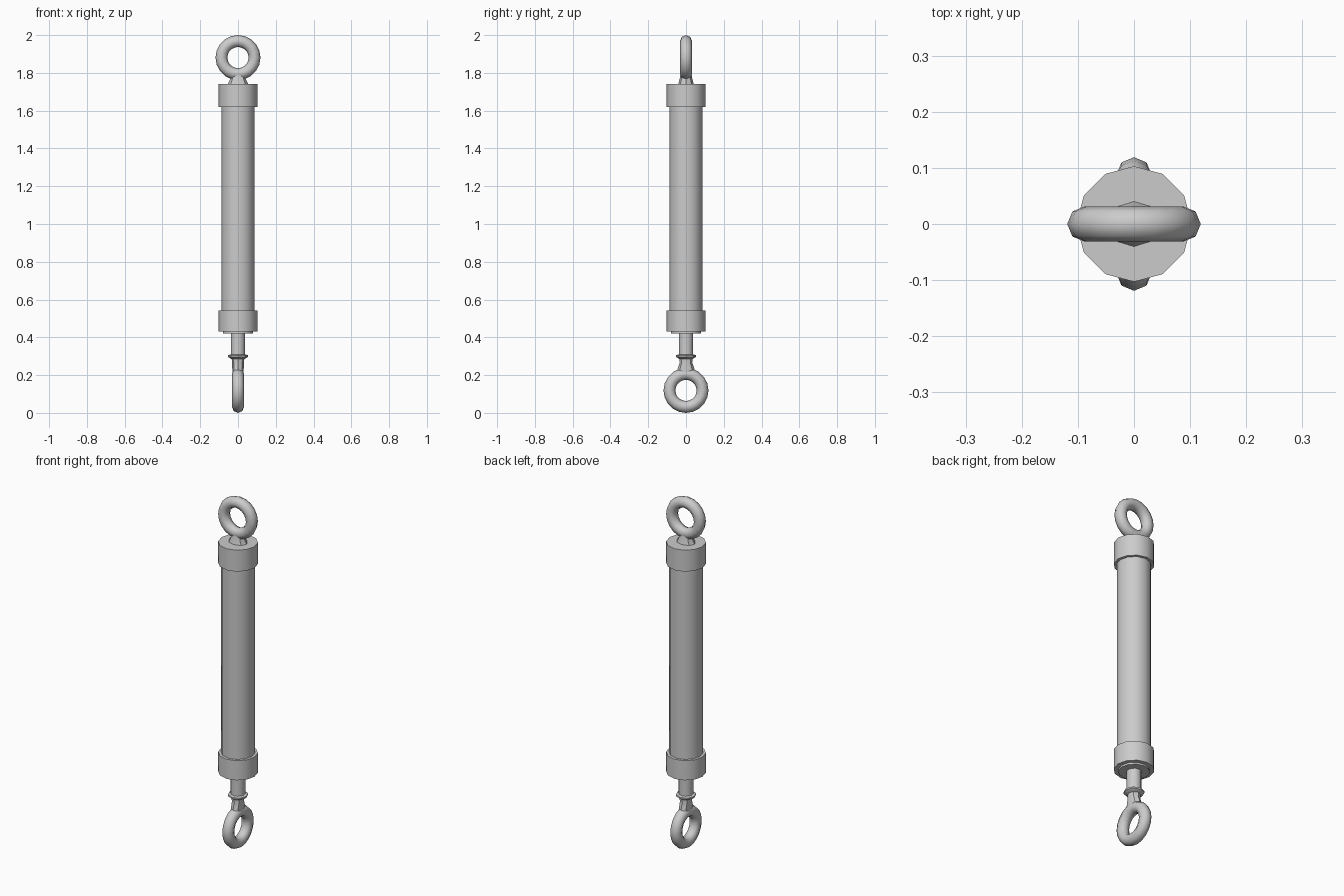
import bpy, math

if "Cube" in bpy.data.objects:
    bpy.data.objects.remove(bpy.data.objects["Cube"])

def smooth(ob, name, angle=40):
    ob.name = name
    bpy.ops.object.select_all(action='DESELECT')
    ob.select_set(True)
    bpy.context.view_layer.objects.active = ob
    bpy.ops.object.shade_smooth_by_angle(angle=math.radians(angle))

def stack(name, rings, sides):
    """Capped stack of elliptical rings (rx, ry, z), listed bottom to top."""
    verts, faces = [], []
    for rx, ry, z in rings:
        for i in range(sides):
            a = 2 * math.pi * i / sides
            verts.append((rx * math.cos(a), ry * math.sin(a), z))
    for j in range(len(rings) - 1):
        for i in range(sides):
            k = (i + 1) % sides
            faces.append((j*sides + i, j*sides + k, (j+1)*sides + k, (j+1)*sides + i))
    faces.append(tuple(reversed(range(sides))))
    faces.append(tuple(range((len(rings) - 1) * sides, len(rings) * sides)))
    me = bpy.data.meshes.new(name)
    me.from_pydata(verts, [], faces)
    ob = bpy.data.objects.new(name, me)
    bpy.context.collection.objects.link(ob)
    smooth(ob, name)

def eye(name, z, rot):
    bpy.ops.mesh.primitive_torus_add(major_segments=20, minor_segments=8, major_radius=0.0875,
                                     minor_radius=0.0315, location=(0, 0, z), rotation=rot)
    smooth(bpy.context.object, name, 60)

def round_part(name, profile, sides=12):
    stack(name, [(r, r, z) for r, z in profile], sides)

# cylinder body and end caps
round_part("barrel", [(0.088, 0.5), (0.088, 1.66)])
round_part("upper_cap", [(0.103, 1.62), (0.103, 1.742)])
round_part("lower_cap", [(0.103, 0.43), (0.103, 0.542)])
round_part("rod_seal", [(0.08, 0.42), (0.08, 0.44)])

# piston rod and its flange
round_part("piston_rod", [(0.038, 0.295), (0.038, 0.43)])
round_part("rod_flange", [(0.036, 0.286), (0.053, 0.297), (0.053, 0.305), (0.04, 0.309)], 8)

# mounting eyes, at right angles to each other
eye("upper_eye", 1.881, (math.pi / 2, 0, 0))
eye("lower_eye", 0.119, (0, math.pi / 2, 0))

# flared necks joining the eyes
stack("upper_neck", [(0.058, 0.042, 1.735), (0.04, 0.033, 1.77), (0.042, 0.028, 1.80)], 8)
stack("lower_neck", [(0.028, 0.05, 0.205), (0.031, 0.042, 0.242),
                     (0.031, 0.033, 0.265), (0.034, 0.036, 0.292)], 8)
